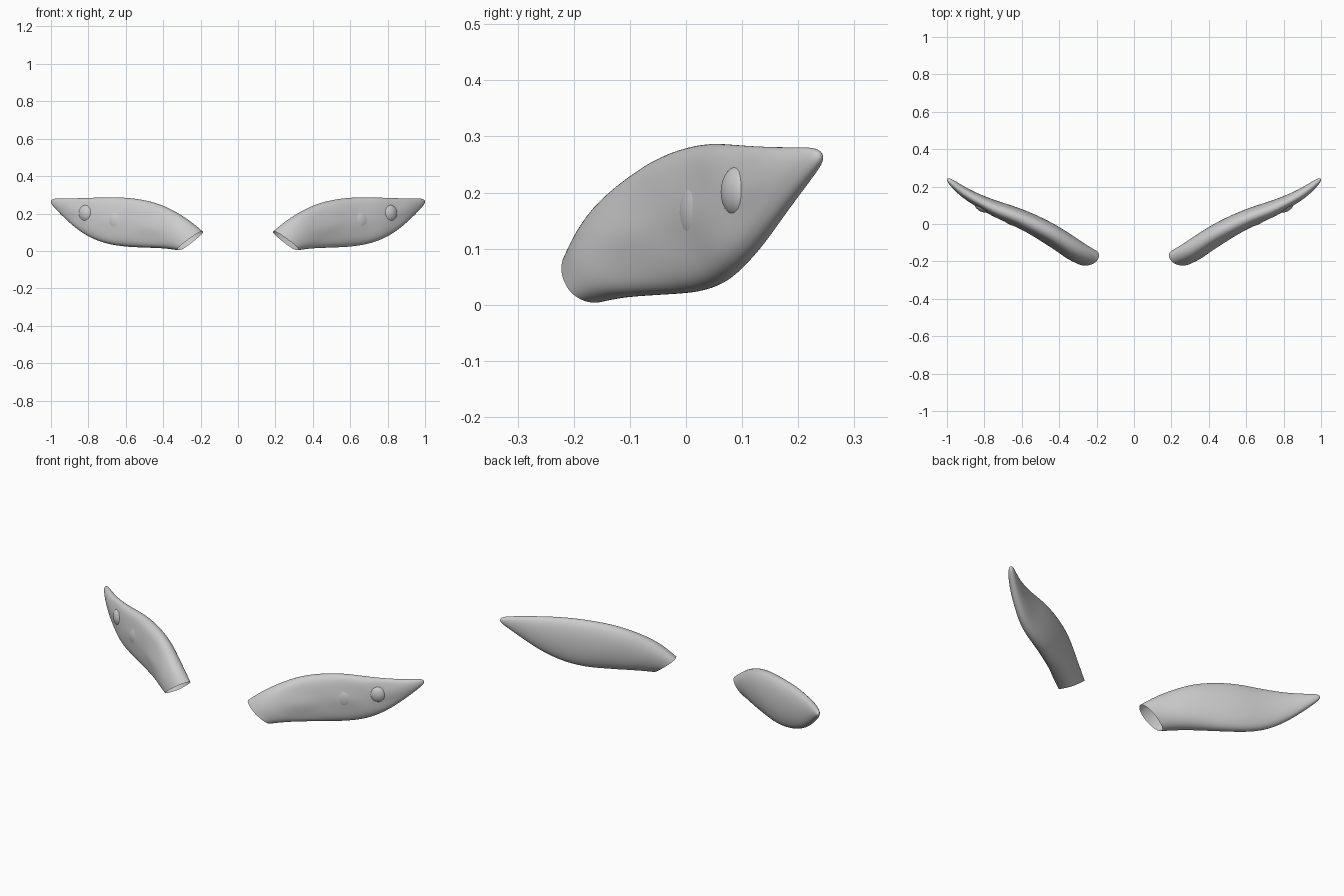
import bpy, bmesh, math
from mathutils import Vector, Matrix

cube = bpy.data.objects.get("Cube")
if cube:
    bpy.data.objects.remove(cube, do_unlink=True)

grey = bpy.data.materials.new("Plain grey")
grey.use_nodes = True
GREY = (0.6, 0.6, 0.6, 1)
grey.diffuse_color = GREY
grey.node_tree.nodes["Principled BSDF"].inputs["Base Color"].default_value = GREY

SIDES = 20
# x and z of the top edge, x and z of the bottom edge, half thickness
STATIONS = [
    (.19, .105, .32, .003, .050), (.24, .148, .38, .012, .058),
    (.30, .192, .45, .015, .061), (.40, .247, .52, .017, .060),
    (.50, .276, .60, .020, .057), (.62, .290, .69, .033, .052),
    (.73, .288, .77, .059, .046), (.82, .284, .84, .100, .038),
    (.89, .282, .90, .150, .030), (.95, .281, .955, .205, .022),
    (.985, .281, .99, .243, .014), (.998, .270, .998, .258, .006)]
# plan curve (x, y) of the pod's middle
PLAN = [(.15, -.21), (.19, -.185), (.30, -.14), (.42, -.06), (.50, -.02), (.60, .03),
        (.70, .062), (.78, .092), (.89, .155), (.95, .20), (1.0, .243)]
# pea centre on the front face (x, z) and radii
PEAS = [("inner", .46, .133, .056, .060), ("middle", .645, .162, .060, .061),
        ("outer", .81, .201, .042, .046)]


def plan_y(x):
    for (x0, y0), (x1, y1) in zip(PLAN, PLAN[1:]):
        if x <= x1:
            return y0 + (y1 - y0) * (x - x0) / (x1 - x0)
    return PLAN[-1][1]


def front_normal(x):
    slope = (plan_y(x + .06) - plan_y(x - .06)) / .12
    if x > .92:
        slope = .8
    return Vector((slope, -1, 0)).normalized()


def add_object(name, bm, side):
    if side < 0:
        bmesh.ops.scale(bm, vec=(-1, 1, 1), verts=bm.verts)
        bmesh.ops.reverse_faces(bm, faces=bm.faces)
    mesh = bpy.data.meshes.new(name)
    bm.to_mesh(mesh)
    bm.free()
    for p in mesh.polygons:
        p.use_smooth = True
    mesh.materials.append(grey)
    ob = bpy.data.objects.new(name, mesh)
    bpy.context.collection.objects.link(ob)
    return ob


def build_pod(side):
    bm = bmesh.new()
    rings = []
    for xt, zt, xb, zb, half in STATIONS:
        ring = []
        for i in range(SIDES):
            a = 2 * math.pi * i / SIDES
            c, s = math.cos(a), math.sin(a)
            x = (xt + xb) / 2 + c * (xt - xb) / 2
            z = (zt + zb) / 2 + c * (zt - zb) / 2
            n = front_normal(x)
            # the lower edge leans forward near the open end
            lean = .035 * max(0, (1 - c) / 2) * max(0, 1 - (xt - .19) / .45)
            co = Vector((x, plan_y(x) - lean, z)) + n * half * math.copysign(abs(s) ** .85, s)
            # shallow dents between and around the peas
            if s > 0:
                for _, px, pz, rx, rz in PEAS:
                    d = math.hypot((x - px) / rx, (z - pz) / rz)
                    co -= n * .010 * math.exp(-(d - 1) ** 2 * 2)
            ring.append(bm.verts.new(co))
        rings.append(ring)
    for r0, r1 in zip(rings, rings[1:]):
        for i in range(SIDES):
            j = (i + 1) % SIDES
            bm.faces.new((r0[i], r0[j], r1[j], r1[i]))
    bm.faces.new(rings[-1])          # closed tip, open inner end
    bmesh.ops.recalc_face_normals(bm, faces=bm.faces)
    ob = add_object(("left" if side > 0 else "right") + "_pod", bm, side)
    sub = ob.modifiers.new("Smooth", "SUBSURF")
    sub.levels = sub.render_levels = 2


def build_pea(label, x, z, rx, rz, depth, side):
    n = front_normal(x)
    along = Vector((-n.y, n.x, 0))
    turn = Matrix((along, -n, Vector((0, 0, 1)))).transposed().to_4x4()
    bm = bmesh.new()
    bmesh.ops.create_uvsphere(bm, u_segments=24, v_segments=14, radius=1)
    centre = Vector((x, plan_y(x), z)) + n * depth
    bm.transform(Matrix.Translation(centre) @ turn @ Matrix.Diagonal((rx, .030, rz * 1.03, 1)))
    add_object(("left_" if side > 0 else "right_") + label + "_pea", bm, side)


for side in (1, -1):
    build_pod(side)
    for (label, x, z, rx, rz), depth in zip(PEAS, (.030, .022, .012)):
        # shift back so the bulge sits over its place on the face
        build_pea(label, x - front_normal(x).x * depth, z, rx * 1.08, rz, depth, side)
